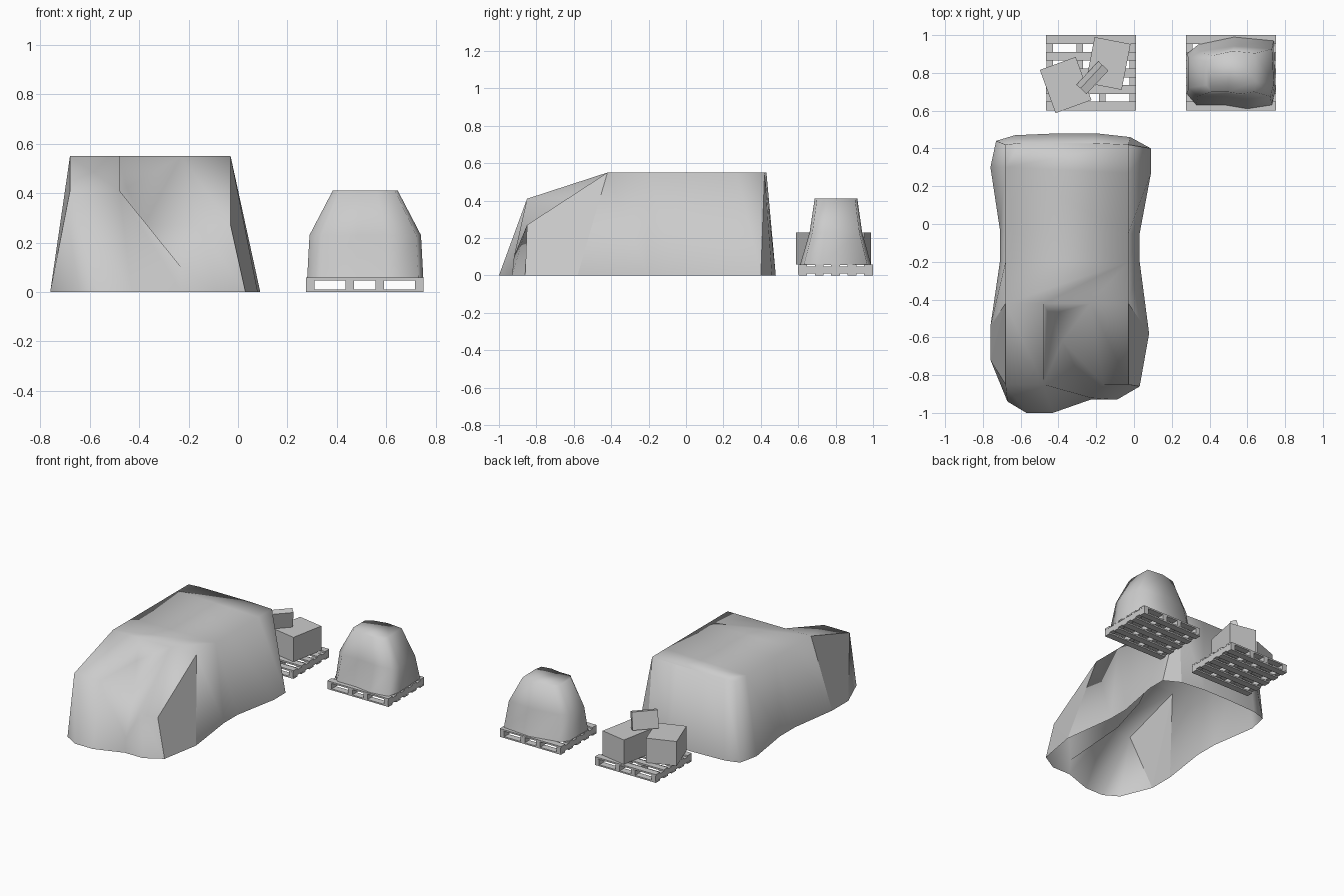
import bpy, bmesh
from math import radians
from mathutils import Matrix, Vector, Euler

if "Cube" in bpy.data.objects:
    bpy.data.objects.remove(bpy.data.objects["Cube"])

# Single flat colour
grey = bpy.data.materials.new("plain_grey")
grey.use_nodes = True
colour = (0.6, 0.6, 0.6, 1)
grey.diffuse_color = colour
grey.node_tree.nodes["Principled BSDF"].inputs["Base Color"].default_value = colour


def finish(name, bm):
    bmesh.ops.recalc_face_normals(bm, faces=bm.faces)
    mesh = bpy.data.meshes.new(name)
    bm.to_mesh(mesh)
    bm.free()
    mesh.materials.append(grey)
    obj = bpy.data.objects.new(name, mesh)
    bpy.context.collection.objects.link(obj)
    return obj


def add_box(bm, centre, size, rot=(0, 0, 0)):
    m = Matrix.LocRotScale(Vector(centre), Euler([radians(a) for a in rot]), Vector(size))
    bmesh.ops.create_cube(bm, size=1, matrix=m)


# Large covered mound: hem on the ground joined to a rim of draped points
TOP = 0.55
A, B = (-.68, -.42, TOP), (-.48, -.42, TOP)
D, E = (-.23, -.42, TOP), (-.03, -.42, TOP)
F, G = (-.68, -.85, .41), (-.48, -.85, .41)
H, I = (-.16, -.85, .27), (-.03, -.85, .27)
K0, K1, K2 = (-.45, -.48, .42), (-.38, -.62, .27), (-.23, -.92, .10)
BACK_LEFT, BACK_RIGHT = (-.68, .42, TOP), (-.03, .42, TOP)
hem = [(-.73, .44), (-.63, .47), (-.4, .48), (-.2, .48), (-.02, .46), (.09, .4),
       (.09, .27), (.03, -.05), (.03, -.2), (.08, -.58), (.03, -.86), (-.09, -.93),
       (-.23, -.93), (-.43, -1), (-.57, -1), (-.67, -.94), (-.76, -.72),
       (-.76, -.54), (-.71, -.2), (-.71, -.03), (-.76, .3)]
rim = [BACK_LEFT, (-.6, .43, TOP), (-.45, .43, TOP), (-.23, .43, TOP), BACK_RIGHT,
       BACK_RIGHT, (-.03, .27, TOP), (-.03, -.05, TOP), (-.03, -.2, TOP), E, I, H,
       K2, G, F, F, F, A, (-.68, -.2, TOP), (-.68, -.03, TOP), (-.68, .3, TOP)]

bm = bmesh.new()
cache = {}


def face(points, smooth=True):
    verts = []
    for p in points:
        if p not in cache:
            cache[p] = bm.verts.new(p)
        if cache[p] not in verts:
            verts.append(cache[p])
    bm.faces.new(verts).smooth = smooth


ground = [(x, y, 0) for x, y in hem]
for i in range(len(hem)):
    j = (i + 1) % len(hem)
    flat = (rim[i], rim[j]) in [(E, I), (F, A), (BACK_RIGHT, BACK_RIGHT)]
    face((ground[i], ground[j], rim[j]), not flat)
    if rim[i] != rim[j]:
        face((ground[i], rim[j], rim[i]), not flat)

# Roof strips across the mound, then the two front lobes and the fold between
face(rim[:5] + [rim[6], rim[20]])
for right, left in ((6, 20), (7, 19)):
    face((rim[left], rim[right], rim[right + 1], rim[left - 1]))
face((rim[18], rim[8], E, D, B, A))
for patch in ((A, B, G), (A, G, F), (B, K0, G), (G, K0, K1), (G, K1, K2),
              (B, D, K0), (K0, D, K1), (K1, D, H), (K1, H, K2), (D, E, I, H)):
    face(patch)
finish("large_tarp", bm)

# Two pallets: stringers between slatted decks
for name, cx in (("left_pallet", .513), ("right_pallet", -.227)):
    bm = bmesh.new()
    for dx in (-.22, -.06, .06, .22):
        add_box(bm, (cx + dx, .8, .0285), (.034, .4, .037))
    for row in range(5):
        y = .624 + row * .088
        for z in (.005, .0525):
            add_box(bm, (cx, y, z), (.476, .047, .011 if z > .01 else .01))
    finish(name, bm)

# Small covered load: three rings shrinking upwards
outline = [(.28, .69), (.33, .63), (.48, .63), (.6, .61), (.73, .63), (.75, .72),
           (.74, .97), (.53, .99), (.34, .95), (.28, .9)]
bm = bmesh.new()
rings = []
for z, sx, sy in ((.057, 1, 1), (.23, .96, .74), (.41, .56, .6)):
    rings.append([bm.verts.new((.515 + (x - .515) * sx, .805 + (y - .805) * sy, z))
                  for x, y in outline])
for low, high in zip(rings, rings[1:]):
    for i in range(len(outline)):
        j = (i + 1) % len(outline)
        bm.faces.new((low[i], low[j], high[j], high[i]))
bm.faces.new(rings[-1])
for f in bm.faces:
    f.smooth = True
finish("small_tarp", bm)

# Loose boxes
for name, centre, size, rot in (
        ("front_box", (-.362, .736, .144), (.202, .243, .172), (0, 0, 20)),
        ("back_box", (-.137, .85, .144), (.194, .247, .172), (0, 0, -11)),
        ("top_box", (-.22, .775, .295), (.17, .045, .12), (14, 0, 47))):
    bm = bmesh.new()
    add_box(bm, centre, size, rot)
    finish(name, bm)
